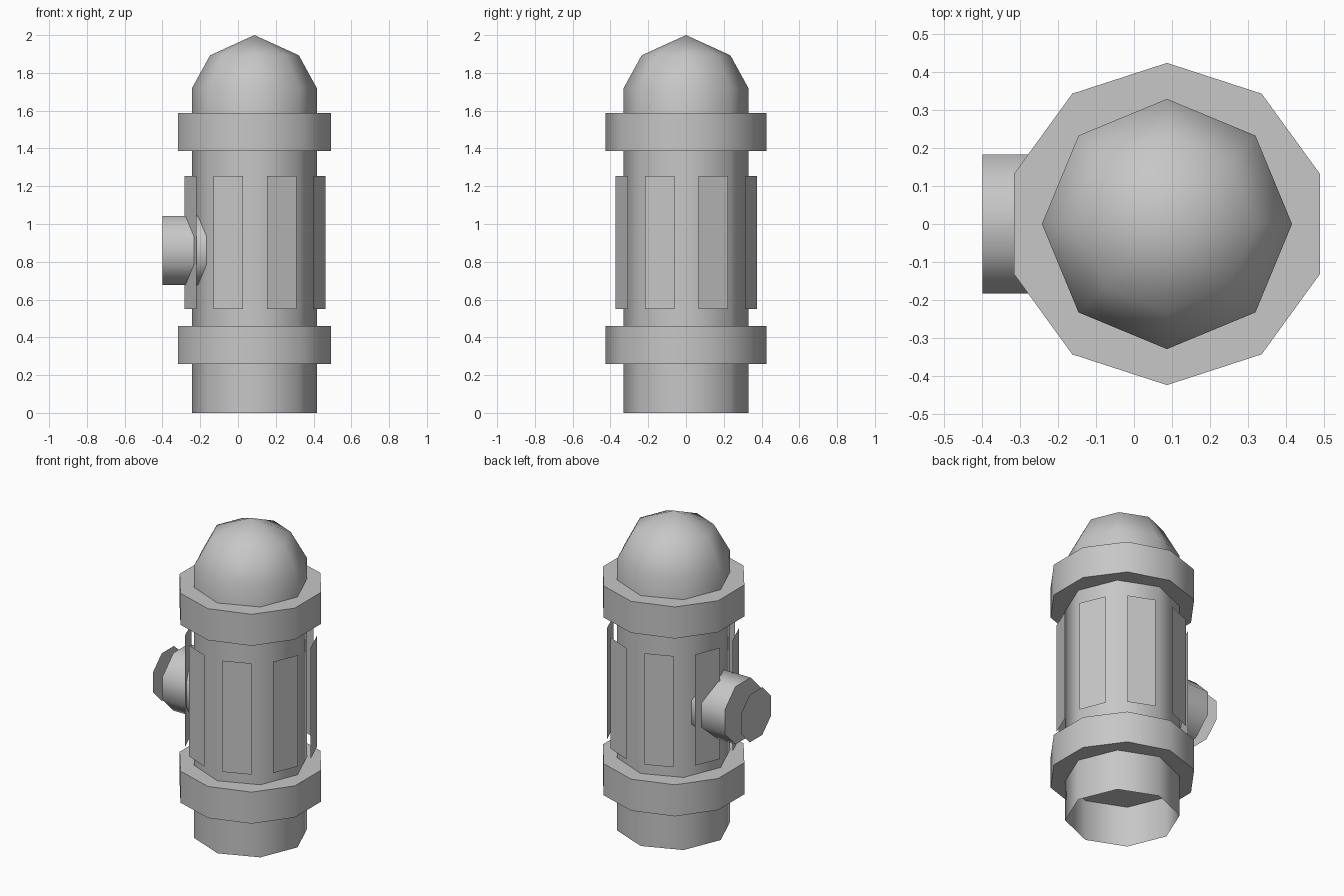
import bpy, bmesh, math
from mathutils import Matrix, Vector

if "Cube" in bpy.data.objects:
    bpy.data.objects.remove(bpy.data.objects["Cube"], do_unlink=True)

AXIS_X = 0.087          # centre line of the post
grey = bpy.data.materials.new("plain grey")
grey.use_nodes = True
grey.diffuse_color = (0.57, 0.57, 0.57, 1)
grey.node_tree.nodes["Principled BSDF"].inputs["Base Color"].default_value = grey.diffuse_color


def finish(name, bm, matrix=Matrix(), smooth=True):
    """Turn a bmesh into a shaded object."""
    bm.transform(matrix)
    mesh = bpy.data.meshes.new(name)
    bm.to_mesh(mesh)
    bm.free()
    mesh.materials.append(grey)
    obj = bpy.data.objects.new(name, mesh)
    bpy.context.collection.objects.link(obj)
    if smooth:
        bpy.ops.object.select_all(action="DESELECT")
        obj.select_set(True)
        bpy.context.view_layer.objects.active = obj
        bpy.ops.object.shade_smooth_by_angle(angle=math.radians(60))
    return obj


def lathe(name, profile, sides, turn=0.0, bottom=False, top=False, matrix=Matrix()):
    """Stack of regular polygons from (radius, height) pairs; radius 0 makes a tip."""
    bm = bmesh.new()
    rings = []
    for radius, z in profile:
        count = sides if radius else 1
        rings.append([bm.verts.new((radius * math.cos(turn + math.tau * i / sides),
                                    radius * math.sin(turn + math.tau * i / sides), z))
                      for i in range(count)])
    for low, high in zip(rings, rings[1:]):
        for i in range(sides):
            j = (i + 1) % sides
            upper = [high[j], high[i]] if len(high) > 1 else [high[0]]
            bm.faces.new([low[i], low[j]] + upper)
    if bottom:
        bm.faces.new(rings[0][::-1])
    if top:
        bm.faces.new(rings[-1])
    return finish(name, bm, matrix)


post = Matrix.Translation((AXIS_X, 0, 0))

# Open-bottomed post and domed cap
lathe("post", [(0.33, 0), (0.33, 1.5)], 8, matrix=post)
lathe("dome", [(0.33, 1.5), (0.33, 1.72), (0.235, 1.893), (0, 2.0)], 8, matrix=post)

# Solid ten-sided collars
for name, z in (("lower_collar", 0.26), ("upper_collar", 1.387)):
    lathe(name, [(0.425, z), (0.425, z + 0.2)], 10, math.pi / 2, True, True, post)

# Thin panels standing off each side of the post
for i in range(8):
    angle = math.tau * (i + 0.5) / 8
    out = Vector((math.cos(angle), math.sin(angle), 0))
    side = Vector((-out.y, out.x, 0))
    centre = Vector((AXIS_X + 0.003, 0.002, 0)) + out * 0.37
    bm = bmesh.new()
    bm.faces.new([bm.verts.new(centre + side * s * 0.085 + Vector((0, 0, z)))
                  for s, z in ((-1, 0.55), (1, 0.55), (1, 1.255), (-1, 1.255))])
    finish(f"side_panel_{i + 1}", bm, smooth=False)

# Side outlet pointing along -x, with a separate end disc
outlet = Matrix.Translation((0, 0, 0.86)) @ Matrix.Rotation(-math.pi / 2, 4, "Y")
corner = 1 / math.cos(math.pi / 8)
lathe("outlet", [(0.183 * corner, 0.13), (0.183 * corner, 0.4)], 8, math.pi / 8,
      True, True, outlet)
lathe("outlet_disc", [(0.151 * corner, 0.491)], 8, math.pi / 8, top=True, matrix=outlet)
